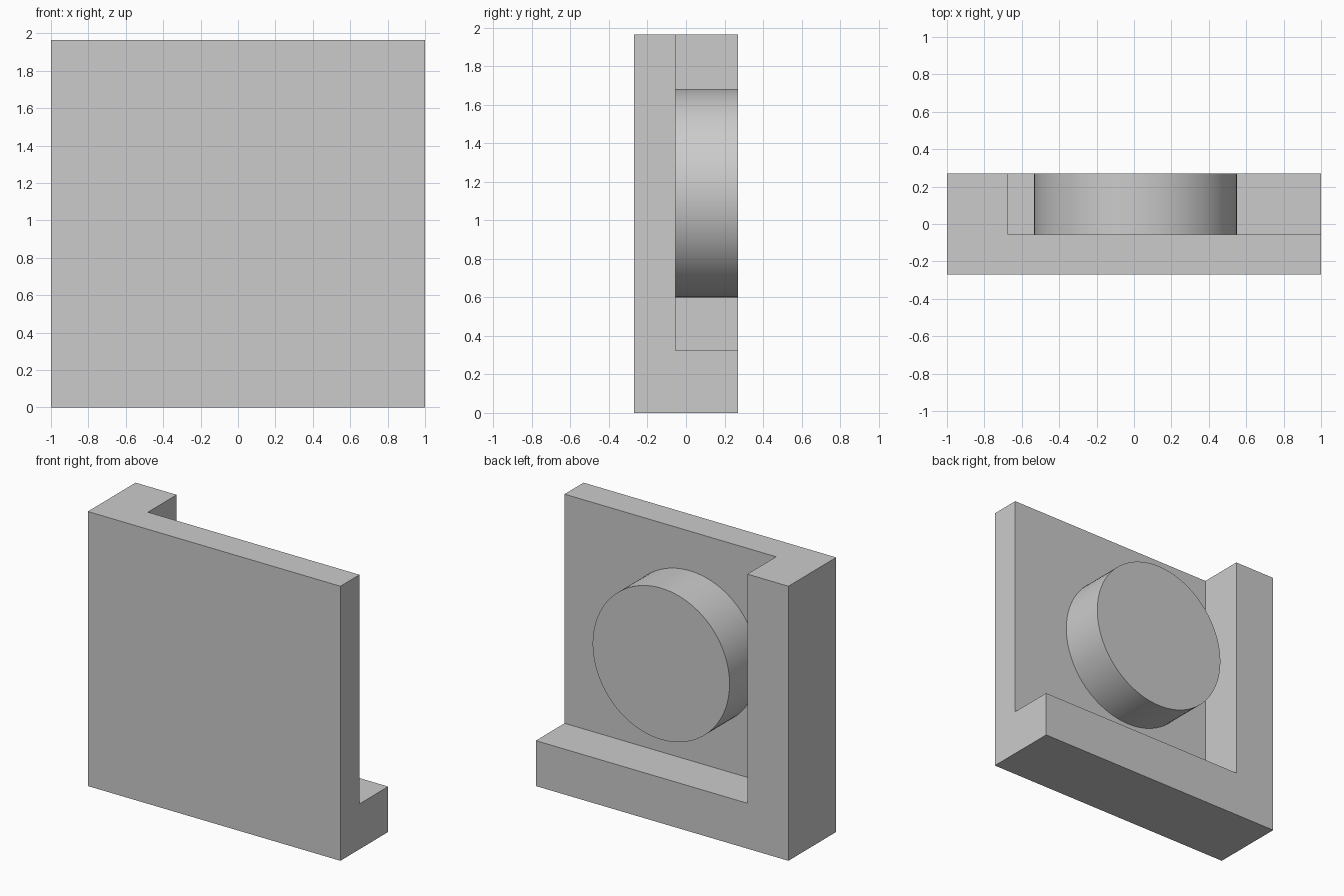
import bpy
import math
from mathutils import Vector

default = bpy.data.objects.get("Cube")
if default:
    bpy.data.objects.remove(default, do_unlink=True)

# Single flat colour
grey = bpy.data.materials.new("light_grey")
grey.use_nodes = True
colour = (0.6, 0.6, 0.6, 1)
grey.diffuse_color = colour
grey.node_tree.nodes["Principled BSDF"].inputs["Base Color"].default_value = colour

# Main dimensions
HALF_DEPTH, HEIGHT = 0.27, 1.965
PLATE_BACK = -0.055
WALL_INNER, LEDGE_TOP = -0.675, 0.325


def box(name, low, high):
    low, high = Vector(low), Vector(high)
    bpy.ops.mesh.primitive_cube_add(size=1, location=(low + high) / 2)
    obj = bpy.context.object
    obj.name = name
    obj.scale = high - low
    bpy.ops.object.transform_apply(location=False, rotation=False, scale=True)
    obj.data.materials.append(grey)
    return obj


# Block with an open recess that leaves a plate, a side wall and a bottom ledge
body = box("bracket_body", (-1, -HALF_DEPTH, 0), (1, HALF_DEPTH, HEIGHT))
cutter = box("recess_cutter", (WALL_INNER, PLATE_BACK, LEDGE_TOP), (1.5, 1, 2.5))
cutter.hide_render = True
cut = body.modifiers.new("recess", "BOOLEAN")
cut.operation = "DIFFERENCE"
cut.solver = "EXACT"
cut.object = cutter
bpy.ops.object.select_all(action="DESELECT")
bpy.context.view_layer.objects.active = body
body.select_set(True)
bpy.ops.object.modifier_apply(modifier=cut.name)
bpy.data.objects.remove(cutter, do_unlink=True)

# Round boss standing on the plate, flush with the wall and ledge
bpy.ops.mesh.primitive_cylinder_add(
    vertices=96, radius=0.542, depth=HALF_DEPTH - PLATE_BACK,
    location=(0.008, (HALF_DEPTH + PLATE_BACK) / 2, 1.14),
    rotation=(math.pi / 2, 0, 0))
boss = bpy.context.object
boss.name = "round_boss"
boss.data.materials.append(grey)
bpy.ops.object.shade_smooth_by_angle(angle=math.radians(30))
